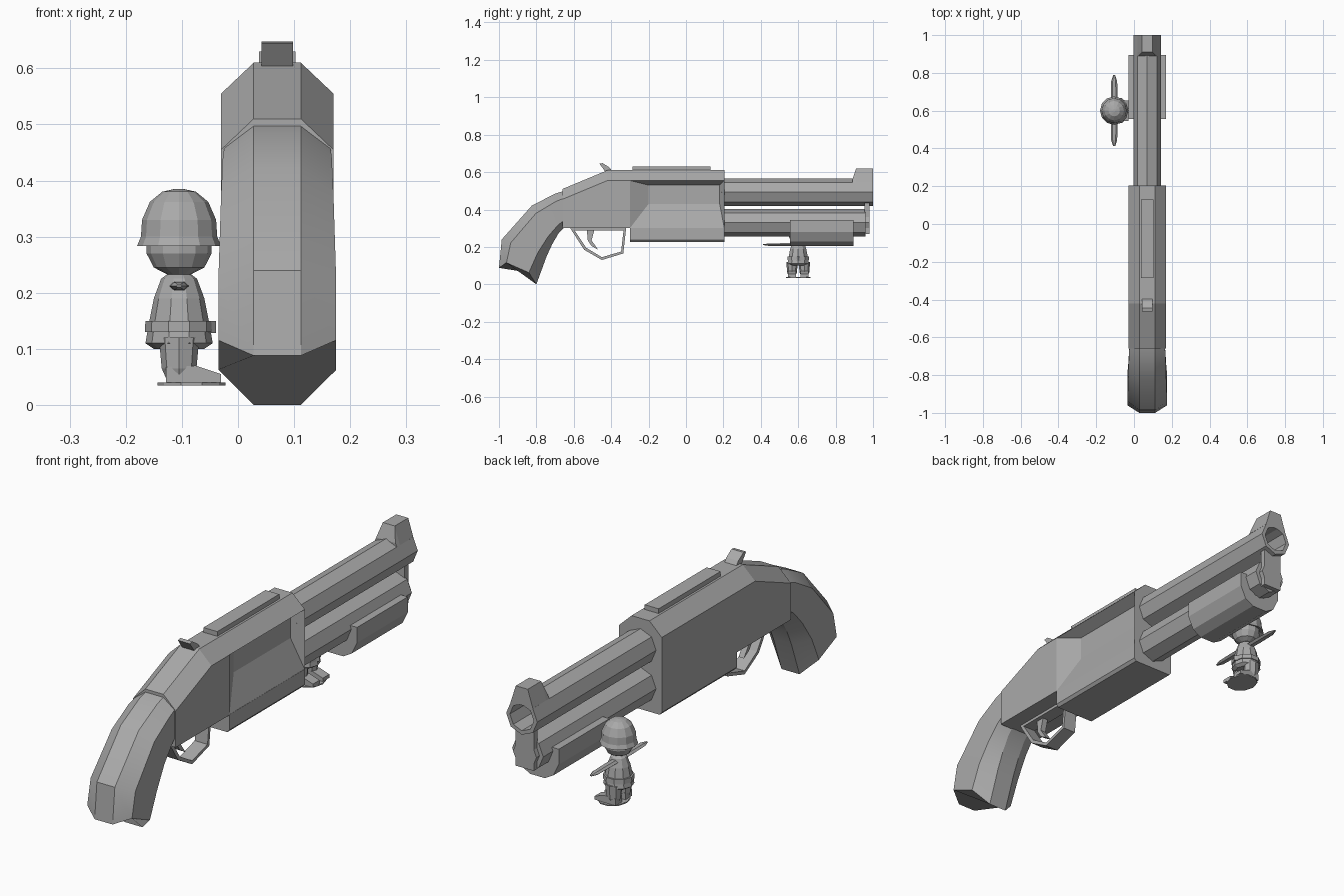
import bpy, bmesh, math
from mathutils import Vector

if "Cube" in bpy.data.objects:
    bpy.data.objects.remove(bpy.data.objects["Cube"])

grey = bpy.data.materials.new("gunmetal_grey")
grey.use_nodes = True
grey.diffuse_color = (0.4, 0.4, 0.4, 1)
grey.node_tree.nodes["Principled BSDF"].inputs["Base Color"].default_value = (0.4, 0.4, 0.4, 1)

CX = 0.07            # gun centre plane
FX, FY = -0.105, 0.6  # figurine axis


def finish(name, bm, smooth=None):
    bmesh.ops.recalc_face_normals(bm, faces=bm.faces)
    mesh = bpy.data.meshes.new(name)
    bm.to_mesh(mesh)
    bm.free()
    mesh.materials.append(grey)
    ob = bpy.data.objects.new(name, mesh)
    bpy.context.collection.objects.link(ob)
    if smooth:
        bpy.ops.object.select_all(action='DESELECT')
        ob.select_set(True)
        bpy.context.view_layer.objects.active = ob
        bpy.ops.object.shade_smooth_by_angle(angle=math.radians(smooth))
    return ob


def loft_mesh(rings, closed=False):
    """Skin a list of equal rings of points; cap both ends."""
    bm = bmesh.new()
    vs = [[bm.verts.new(p) for p in r] for r in rings]
    n = len(vs[0])
    pairs = list(zip(vs, vs[1:]))
    if closed:
        pairs.append((vs[-1], vs[0]))
    for a, b in pairs:
        for i in range(n):
            j = (i + 1) % n
            bm.faces.new((a[i], a[j], b[j], b[i]))
    if not closed:
        bm.faces.new(vs[0])
        bm.faces.new(vs[-1])
    bmesh.ops.recalc_face_normals(bm, faces=bm.faces)
    return bm


def loft(name, rings, smooth=None, closed=False):
    return finish(name, loft_mesh(rings, closed), smooth)


def mirrored(half):
    """Right half outline (offset, z) to a full outline around the gun plane."""
    return [(CX + x, z) for x, z in half] + [(CX - x, z) for x, z in reversed(half)]


def along_y(half, y):
    return [(x, y, z) for x, z in mirrored(half)]


def octagon(y, z, r):
    return [(CX + r * math.sin(i * math.pi / 4), y, z + r * math.cos(i * math.pi / 4)) for i in range(8)]


def plate(name, outline, width, x=CX):
    """Side outline of (y, z) points given thickness across x."""
    return loft(name, [[(x + s * width / 2, y, z) for y, z in outline] for s in (-1, 1)])


def turned(name, profile, n=10, x=FX, y=FY, sx=1, sy=1, smooth=None):
    """Stack of rings (radius, z) around a vertical axis."""
    return loft(name, [[(x + sx * r * math.cos(i * math.tau / n),
                         y + sy * r * math.sin(i * math.tau / n), z) for i in range(n)]
                       for r, z in profile], smooth)


# Receiver with chamfered top and a sunken ejection port on the +x side
def receiver_ring(y, top):
    return along_y([(0.1, 0.3), (0.1, top - 0.055), (0.042, top)], y)


bm = loft_mesh([receiver_ring(y, t) for y, t in ((-0.66, 0.51), (-0.42, 0.61), (-0.3, 0.61), (0.205, 0.61))])
port = max((f for f in bm.faces if f.normal.x > 0.9), key=lambda f: f.calc_area())
bmesh.ops.inset_individual(bm, faces=[port], thickness=0.03)
mid = port.calc_center_median()
for v in port.verts:
    v.co = Vector((CX + 0.05, 0.18 if v.co.y > mid.y else -0.2, 0.53 if v.co.z > mid.z else 0.43))
finish("receiver", bm)

lower = [(0.09, 0.225), (0.1, 0.237), (0.1, 0.302)]
loft("receiver_lower_block", [along_y(lower, -0.3), along_y(lower, 0.205)])

# Top rib and hammer
plate("top_rib", [(-0.285, 0.6), (0.13, 0.6), (0.13, 0.63), (-0.285, 0.63)], 0.065)
plate("hammer", [(-0.39, 0.6), (-0.43, 0.6), (-0.463, 0.645), (-0.445, 0.648), (-0.41, 0.625)], 0.056)

# Barrel, magazine tube and front fittings
loft("barrel", [octagon(y, 0.493, r) for y, r in ((0.19, 0.073), (1, 0.073), (1, 0.056), (0.85, 0.056))])
loft("magazine_tube", [octagon(y, 0.33, r) for y, r in ((0.19, 0.073), (0.96, 0.073), (0.96, 0.055), (0.98, 0.055))])
loft("front_sight", [along_y([(0.052, 0.545), (w, z)], y)
                     for y, w, z in ((0.89, 0.045, 0.56), (0.91, 0.028, 0.62), (1, 0.028, 0.62))])
plate("barrel_band", [(0.955, 0.27), (0.98, 0.27), (0.98, 0.435), (0.955, 0.435)], 0.085)

# Forend trough wrapped around the tube
outer = [(0.035, 0.205), (0.075, 0.228), (0.1, 0.28), (0.1, 0.345), (0.068, 0.345), (0.05, 0.28), (0.02, 0.262)]
loft("forend", [along_y(outer, 0.555), along_y(outer, 0.895)])


# Grip: each section is spine point, belly point, with side corners between
def grip_ring(back, front, w=0.1, lift=0.0):
    b, f = Vector(back), Vector(front)
    up = Vector((0, lift))
    s1, s2 = b.lerp(f, 0.2) + up, b.lerp(f, 0.8) + up
    right = [(0.042, b), (w, s1), (w, s2), (0.042, f)]
    return [(CX + x, p.x, p.y) for x, p in right] + [(CX - x, p.x, p.y) for x, p in reversed(right)]


loft("grip", [
    grip_ring((-0.65, 0.5), (-0.65, 0.305), 0.094),
    grip_ring((-0.7, 0.485), (-0.68, 0.275), 0.097),
    grip_ring((-0.825, 0.42), (-0.715, 0.215)),
    grip_ring((-0.985, 0.24), (-0.745, 0.15), 0.105),
    grip_ring((-1, 0.088), (-0.8, 0), 0.105, 0.045)], smooth=30)

# Trigger guard strap and trigger
guard = [(-0.62, 0.302), (-0.545, 0.185), (-0.45, 0.13), (-0.335, 0.165), (-0.32, 0.302)]
guard_in = [(-0.595, 0.288), (-0.533, 0.195), (-0.45, 0.145), (-0.347, 0.175), (-0.334, 0.288)]
loft("trigger_guard", [[(CX + dx, y, z) for y, z in pts]
                       for pts, dx in ((guard, -0.03), (guard, 0.03), (guard_in, 0.03), (guard_in, -0.03))],
     closed=True)
plate("trigger", [(-0.53, 0.29), (-0.49, 0.29), (-0.505, 0.235), (-0.47, 0.185),
                  (-0.505, 0.205), (-0.525, 0.235)], 0.025)

# Figurine: base, legs, coat, belt, arms, head, helmet
turned("figure_base", [(0.066, 0.035), (0.066, 0.04)], x=-0.083, sx=0.92, sy=1.05)
for side, label in ((-1, "right"), (1, "left")):
    ly = FY + side * 0.033
    turned(label + "_leg", [(0.022, 0.045), (0.031, 0.065), (0.036, 0.12)], n=8, y=ly, sy=0.85)
    shoe = [(-0.128, 0.04), (-0.03, 0.04), (-0.03, 0.055), (-0.075, 0.07), (-0.128, 0.068)]
    loft(label + "_shoe", [[(x, ly + dy, z) for x, z in shoe] for dy in (-0.022, 0.022)])
    loft(label + "_arm", [[(FX + w * math.cos(i * math.tau / 6), FY + side * d,
                            0.212 + 0.5 * w * math.sin(i * math.tau / 6)) for i in range(6)]
                          for d, w in ((0.01, 0.018), (0.08, 0.018), (0.155, 0.016), (0.188, 0.005))])
turned("figure_coat", [(0.045, 0.1), (0.06, 0.11), (0.054, 0.145), (0.045, 0.19), (0.032, 0.225), (0.014, 0.238)])
turned("figure_belt", [(0.061, 0.13), (0.06, 0.15)])
turned("belt_buckle", [(0.012, 0.128), (0.012, 0.15)], n=4, x=FX + 0.054)
turned("figure_head", [(0.02, 0.232), (0.045, 0.245), (0.058, 0.27), (0.058, 0.3)], n=12)
turned("figure_helmet", [(0.055, 0.292), (0.075, 0.283), (0.068, 0.3), (0.066, 0.33), (0.052, 0.362),
                         (0.03, 0.38), (0.008, 0.385)], n=12)
